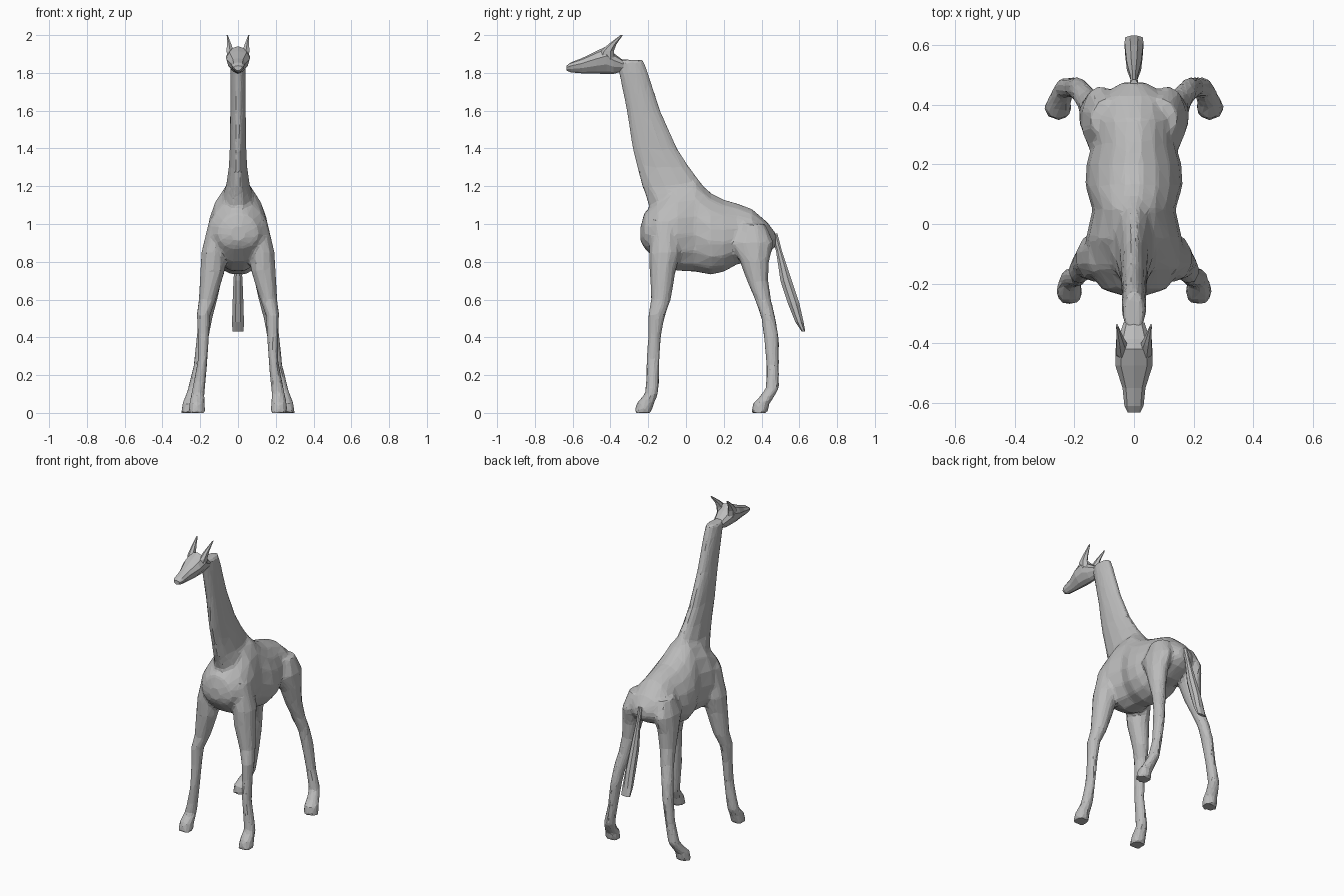
import bpy
import bmesh
from math import cos, sin, tau

start_cube = bpy.data.objects.get("Cube")
if start_cube:
    bpy.data.objects.remove(start_cube, do_unlink=True)

hide = bpy.data.materials.new("plain grey hide")
hide.use_nodes = True
hide.diffuse_color = (0.5, 0.5, 0.5, 1)
hide.node_tree.nodes["Principled BSDF"].inputs["Base Color"].default_value = hide.diffuse_color


def loft(bm, rows, axis, sides=10, mirror=1, taper=0):
    """Skin oval rings; each row is (station, low, high, x centre, x radius).
    Along "y" the low/high limits are heights, along "z" they are depths.
    A positive taper widens the high side of each ring and narrows the low."""
    rings = []
    for station, low, high, centre, radius in rows:
        middle, half = (low + high) / 2, (high - low) / 2
        ring = []
        for step in range(sides):
            angle = tau * (step + 0.5) / sides
            x = mirror * centre + radius * cos(angle) * (1 + taper * sin(angle))
            across = middle + half * sin(angle) / cos(tau / sides / 4)
            point = (x, station, across) if axis == "y" else (x, across, station)
            ring.append(bm.verts.new(point))
        rings.append(ring)
    for first, second in zip(rings, rings[1:]):
        for i in range(sides):
            j = (i + 1) % sides
            bm.faces.new((first[i], first[j], second[j], second[i]))
    bm.faces.new(rings[0])
    bm.faces.new(rings[-1])


def finish(bm, name):
    """Turn the shells into one flat-shaded object."""
    bmesh.ops.recalc_face_normals(bm, faces=bm.faces)
    mesh = bpy.data.meshes.new(name)
    bm.to_mesh(mesh)
    bm.free()
    mesh.materials.append(hide)
    part = bpy.data.objects.new(name, mesh)
    bpy.context.collection.objects.link(part)
    return part


def blend(part, voxel, ratio, smoothing):
    """Fuse overlapping shells into a single faceted skin."""
    remesh = part.modifiers.new("fuse", "REMESH")
    remesh.mode = "VOXEL"
    remesh.voxel_size = voxel
    smooth = part.modifiers.new("soften joins", "SMOOTH")
    smooth.factor = 0.5
    smooth.iterations = smoothing
    reduce = part.modifiers.new("facets", "DECIMATE")
    reduce.ratio = ratio


# Barrel, from the chest to the rump
torso = [
    (-.24, .91, .99, 0, .04), (-.22, .87, 1.06, 0, .105),
    (-.15, .8, 1.13, 0, .162), (-.05, .75, 1.22, 0, .16),
    (.05, .745, 1.24, 0, .138), (.13, .73, 1.165, 0, .162),
    (.2, .745, 1.13, 0, .158), (.27, .785, 1.11, 0, .138),
    (.35, .8, 1.08, 0, .14), (.43, .84, 1.01, 0, .115),
    (.475, .88, .95, 0, .04),
]
# Neck, widening into the withers
neck = [
    (.95, -.17, .2, 0, .1), (1.08, -.195, .2, 0, .11),
    (1.15, -.215, .15, 0, .085), (1.2, -.235, .095, 0, .065),
    (1.3, -.26, .02, 0, .05), (1.4, -.285, -.045, 0, .045),
    (1.6, -.315, -.135, 0, .042), (1.8, -.355, -.2, 0, .042),
    (1.87, -.375, -.225, 0, .036),
]
# Front leg, shoulder to hoof
front_leg = [
    (1.02, -.18, -.04, .1, .055), (.85, -.195, -.03, .128, .068),
    (.75, -.192, -.055, .135, .067), (.6, -.185, -.08, .162, .047),
    (.52, -.2, -.11, .182, .037), (.42, -.2, -.13, .183, .031),
    (.28, -.21, -.14, .187, .026), (.17, -.212, -.143, .202, .032),
    (.1, -.218, -.148, .213, .036), (.05, -.262, -.17, .217, .042),
    (0, -.274, -.185, .217, .047),
]
# Hind leg, haunch to hoof
hind_leg = [
    (1, .28, .42, .09, .055), (.9, .23, .465, .112, .065),
    (.8, .285, .44, .127, .059), (.7, .322, .436, .135, .049),
    (.6, .365, .45, .15, .042), (.5, .4, .474, .172, .037),
    (.4, .412, .492, .187, .033), (.25, .425, .492, .207, .029),
    (.13, .422, .492, .232, .034), (.08, .385, .465, .245, .038),
    (.05, .353, .442, .253, .043), (0, .346, .432, .255, .048),
]
bm = bmesh.new()
loft(bm, torso, "y", 16, taper=-.16)
loft(bm, neck, "z", 12)
for side in (-1, 1):
    loft(bm, front_leg, "z", mirror=side)
    loft(bm, hind_leg, "z", mirror=side)
blend(finish(bm, "body_neck_and_legs"), 0.012, 0.1, 3)

# Head, from the muzzle to the back of the skull, broad at the brow
head = [
    (-.632, 1.812, 1.838, 0, .02), (-.61, 1.803, 1.855, 0, .031),
    (-.55, 1.798, 1.878, 0, .037), (-.475, 1.797, 1.915, 0, .06),
    (-.42, 1.795, 1.94, 0, .06), (-.385, 1.795, 1.905, 0, .05),
    (-.33, 1.81, 1.865, 0, .034),
]
# Horns sweep up and back from the brow
horn = [
    (1.87, -.47, -.38, .036, .024), (1.915, -.45, -.383, .042, .021),
    (1.95, -.412, -.37, .047, .014), (2, -.347, -.335, .057, .003),
]
bm = bmesh.new()
loft(bm, head, "y", taper=.3)
finish(bm, "head")
for side, name in ((1, "left_horn"), (-1, "right_horn")):
    bm = bmesh.new()
    loft(bm, horn, "z", 6, side)
    finish(bm, name)

# Tail, a thin root and a fuller tuft
tail = [
    (.95, .445, .485, 0, .014), (.86, .475, .508, 0, .013),
    (.78, .487, .535, 0, .02), (.7, .498, .562, 0, .026),
    (.58, .537, .602, 0, .031), (.48, .578, .624, 0, .034),
    (.43, .612, .632, 0, .032),
]
bm = bmesh.new()
loft(bm, tail, "z", 8)
finish(bm, "tail")
